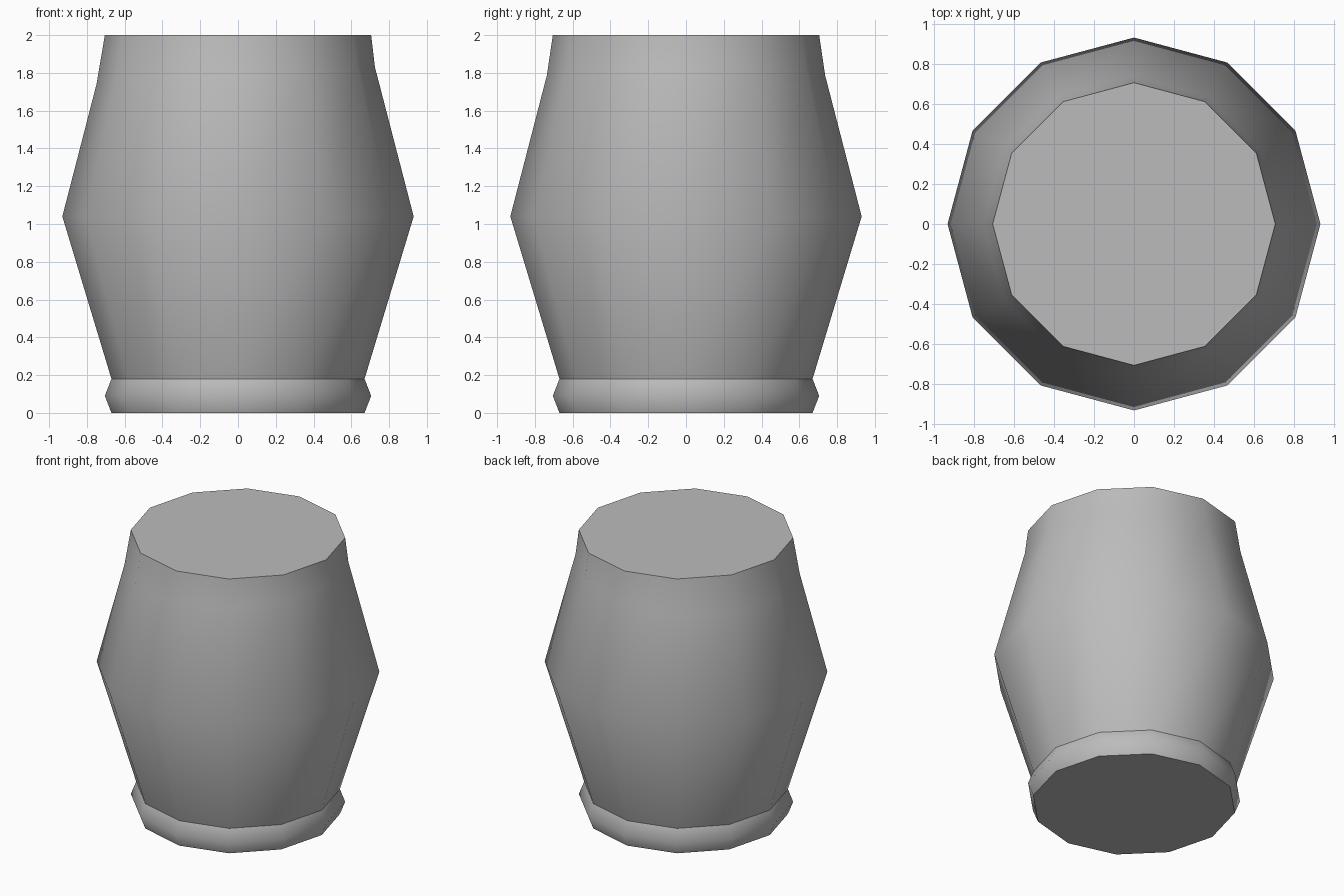
import bpy
import bmesh
import math

SIDES = 12

cube = bpy.data.objects.get("Cube")
if cube:
    bpy.data.objects.remove(cube, do_unlink=True)

grey = bpy.data.materials.new("plain grey")
grey.use_nodes = True
colour = (0.5, 0.5, 0.5, 1.0)
grey.diffuse_color = colour
grey.node_tree.nodes["Principled BSDF"].inputs["Base Color"].default_value = colour


def lathe(name, profile, cap_ring):
    """Turn (radius, height, tilt, taper) rings about z and close one end."""
    bm = bmesh.new()
    rings = []
    for radius, height, tilt, taper in profile:
        ring = []
        for i in range(SIDES):
            a = math.tau * i / SIDES
            c, s = math.cos(a), math.sin(a)
            r = radius - taper * c
            ring.append(bm.verts.new((r * c, r * s, height + tilt * c)))
        rings.append(ring)
    for low, high in zip(rings, rings[1:]):
        for i in range(SIDES):
            j = (i + 1) % SIDES
            bm.faces.new((low[i], low[j], high[j], high[i]))
    bm.faces.new(rings[cap_ring] if cap_ring else rings[0][::-1])
    mesh = bpy.data.meshes.new(name)
    bm.to_mesh(mesh)
    bm.free()
    mesh.materials.append(grey)
    obj = bpy.data.objects.new(name, mesh)
    bpy.context.collection.objects.link(obj)
    bpy.ops.object.select_all(action="DESELECT")
    obj.select_set(True)
    bpy.context.view_layer.objects.active = obj
    bpy.ops.object.shade_smooth_by_angle(angle=math.radians(50))
    return obj


# Flared foot ring with a flat underside
lathe("foot_ring", [(0.67, 0, 0, 0), (0.705, 0.09, 0, 0), (0.67, 0.18, 0, 0)], 0)

# Barrel body with a slightly tilted shoulder and a flat top
lathe("barrel_body", [(0.67, 0.18, 0, 0), (0.93, 1.04, 0, 0),
                      (0.737, 1.785, 0.045, 0.012), (0.705, 2.0, 0, 0)], -1)
